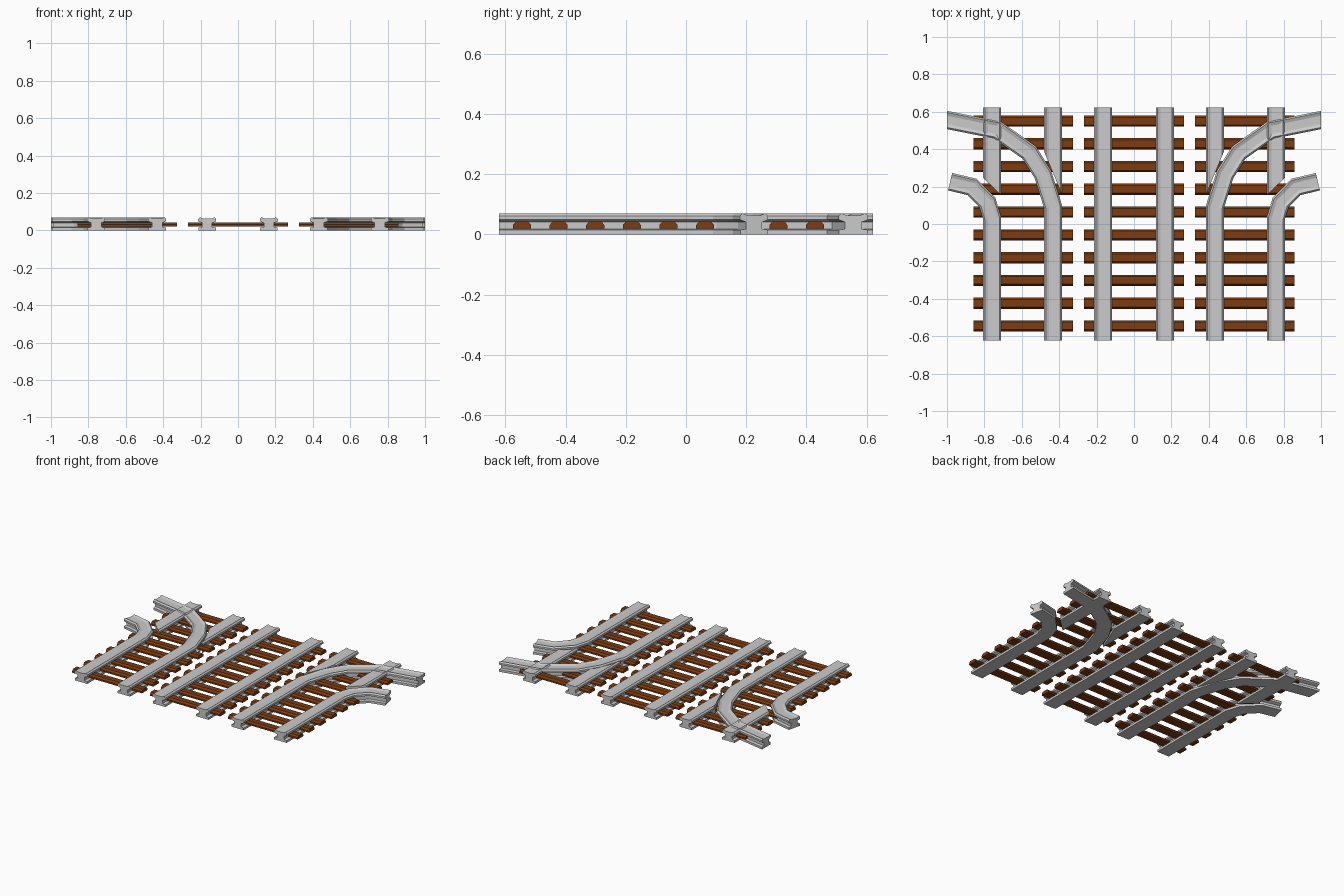
import bpy, bmesh
from mathutils import Vector

if "Cube" in bpy.data.objects:
    bpy.data.objects.remove(bpy.data.objects["Cube"])

# half of the rail cross-section (offset across, height), bottom to top
HALF = [(.047, 0), (.047, .015), (.027, .018), (.027, .041), (.036, .044),
        (.048, .049), (.048, .061), (.039, .07), (.022, .063)]
PROFILE = HALF + [(-a, z) for a, z in reversed(HALF)]

brown = bpy.data.materials.new("wood_brown")
brown.diffuse_color = (0.2, 0.045, 0.006, 1)
brown.use_nodes = True
brown.node_tree.nodes["Principled BSDF"].inputs["Base Color"].default_value = brown.diffuse_color


def finish(name, bm, mirror=False, mat=None):
    bmesh.ops.recalc_face_normals(bm, faces=bm.faces)
    me = bpy.data.meshes.new(name)
    bm.to_mesh(me)
    bm.free()
    ob = bpy.data.objects.new(name, me)
    bpy.context.collection.objects.link(ob)
    if mat:
        me.materials.append(mat)
    if mirror:
        m = ob.modifiers.new("mirror", 'MIRROR')
        m.use_mirror_merge = False
    return ob


def rail(name, pts, start=None, end=None):
    """Sweep the rail profile along a mitred path; start/end override the cut."""
    pts = [Vector(p) for p in pts]
    bm = bmesh.new()
    rings = []
    for i, p in enumerate(pts):
        d0 = (p - pts[i - 1]).normalized() if i else (pts[1] - p).normalized()
        d1 = (pts[i + 1] - p).normalized() if i < len(pts) - 1 else d0
        t = (d0 + d1).normalized()
        across = Vector((t.y, -t.x)) / t.dot(d0)
        if i == 0 and start:
            across = Vector(start)
        if i == len(pts) - 1 and end:
            across = Vector(end)
        rings.append([bm.verts.new((p.x + across.x * a, p.y + across.y * a, z))
                      for a, z in PROFILE])
    n = len(PROFILE)
    for r, s in zip(rings, rings[1:]):
        for k in range(n):
            bm.faces.new((r[k], r[(k + 1) % n], s[(k + 1) % n], s[k]))
    bm.faces.new(rings[0])
    bm.faces.new(rings[-1])
    return finish(name, bm, True)


def sleepers(name, x0, x1, mirror):
    """Row of ten chamfered wooden ties."""
    sec = [(-.03, .02), (.03, .02), (.03, .031), (.02, .043), (-.02, .043), (-.03, .031)]
    bm = bmesh.new()
    for i in range(10):
        y = -.545 + .1217 * i
        a, b = [[bm.verts.new((x, y + dy, z)) for dy, z in sec] for x in (x0, x1)]
        for k in range(6):
            j = (k + 1) % 6
            bm.faces.new((a[k], a[j], b[j], b[k]))
        bm.faces.new(a)
        bm.faces.new(b)
    return finish(name, bm, mirror, brown)


L = .622
# straight centre track
rail("centre_rails", [(.165, -L), (.165, L)])
sleepers("centre_sleepers", -.267, .267, False)

# side tracks: curved branch rails
rail("inner_branch_rails", [(.432, -L), (.432, .09), (.487, .265), (.56, .382),
                            (.73, .502), (1.0, .556)], end=(0, -1.02))
rail("outer_branch_rails", [(.758, -L), (.758, .03), (.784, .115), (.865, .198),
                            (.983, .226)])

# side tracks: straight rails cut to a point where they meet the branch
rail("inner_switch_rails", [(.432, .27), (.432, L)], start=(1, 2.4))
rail("outer_switch_rails", [(.758, .2), (.758, L)], start=(1, .95))
sleepers("side_sleepers", .327, .858, True)
